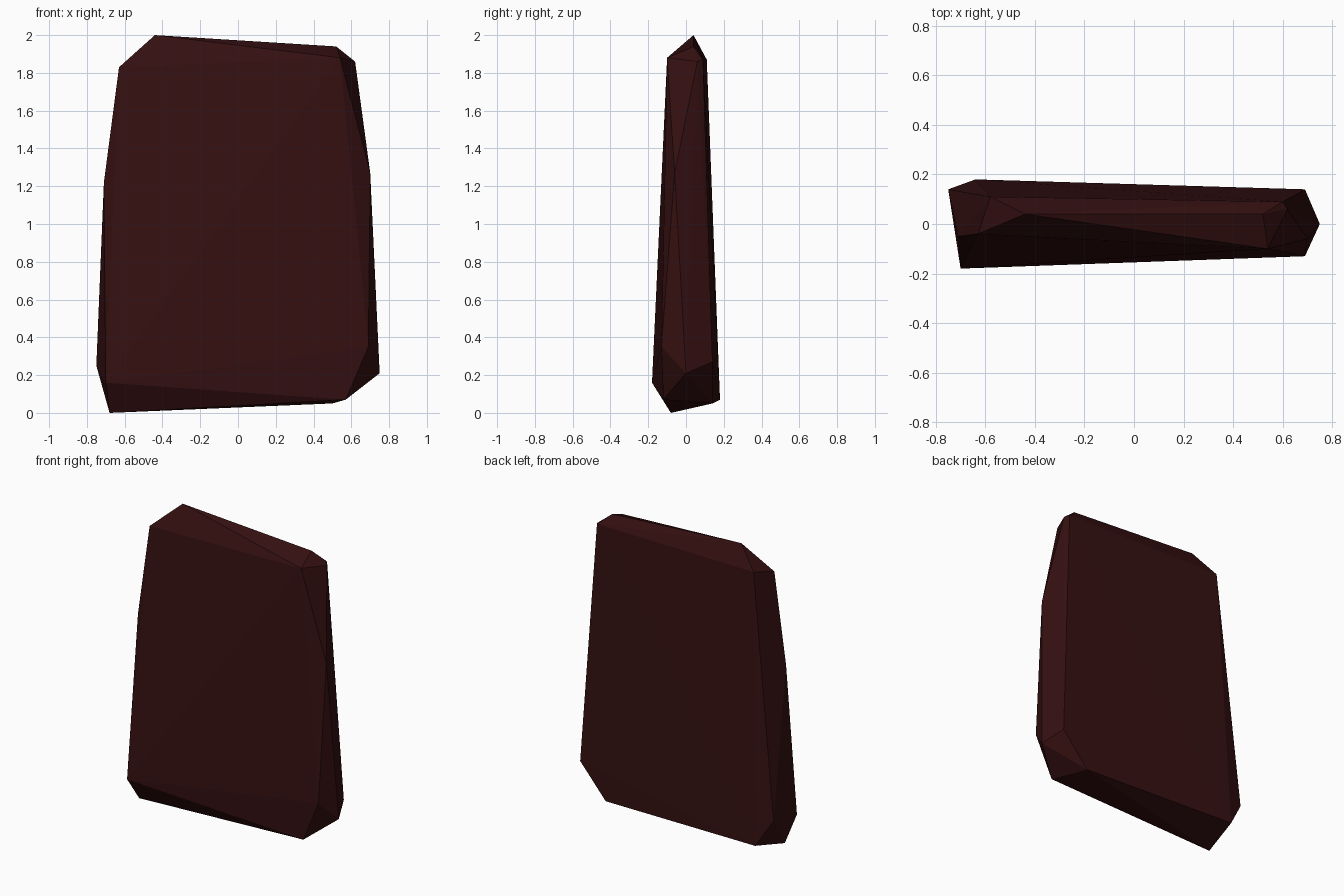
import bpy
import bmesh

default_cube = bpy.data.objects.get("Cube")
if default_cube:
    bpy.data.objects.remove(default_cube, do_unlink=True)


def make_material(name, colour):
    material = bpy.data.materials.new(name)
    material.use_nodes = True
    material.diffuse_color = colour
    shader = material.node_tree.nodes["Principled BSDF"]
    shader.inputs["Base Color"].default_value = colour
    shader.inputs["Roughness"].default_value = 0.9
    return material


def make_chiselled_block(name, corners, material):
    """Wrap a convex, flat-faced stone around its corner points."""
    bm = bmesh.new()
    for corner in corners:
        bm.verts.new(corner)
    hull = bmesh.ops.convex_hull(bm, input=bm.verts)
    loose = {v for v in hull["geom_interior"] + hull["geom_unused"]
             if isinstance(v, bmesh.types.BMVert) and not v.link_faces}
    bmesh.ops.delete(bm, geom=list(loose), context="VERTS")
    bmesh.ops.recalc_face_normals(bm, faces=bm.faces)
    for face in bm.faces:
        face.smooth = False
    mesh = bpy.data.meshes.new(name)
    bm.to_mesh(mesh)
    bm.free()
    mesh.materials.append(material)
    block = bpy.data.objects.new(name, mesh)
    bpy.context.collection.objects.link(block)
    return block


# Broad front face
front = [(-0.70, -0.18, 0.16), (0.57, -0.12, 0.07), (0.69, -0.13, 0.35),
         (0.54, -0.10, 1.88), (-0.63, -0.04, 1.83), (-0.71, -0.05, 1.22)]

# Broad back face
back = [(-0.64, 0.18, 0.07), (0.50, 0.14, 0.05), (0.69, 0.14, 0.27),
        (0.60, 0.09, 1.87), (-0.58, 0.11, 1.87), (-0.75, 0.14, 0.25)]

# Chipped top ridge, side edge and foot
rim = [(-0.44, 0.04, 2.0), (0.52, 0.04, 1.94), (0.62, 0.06, 1.86),
       (0.70, -0.06, 1.27), (0.75, 0.0, 0.21), (-0.68, -0.08, 0.0)]

dark_red_stone = make_material("dark red stone", (0.035, 0.005, 0.0055, 1))
make_chiselled_block("stone_slab", front + back + rim, dark_red_stone)
